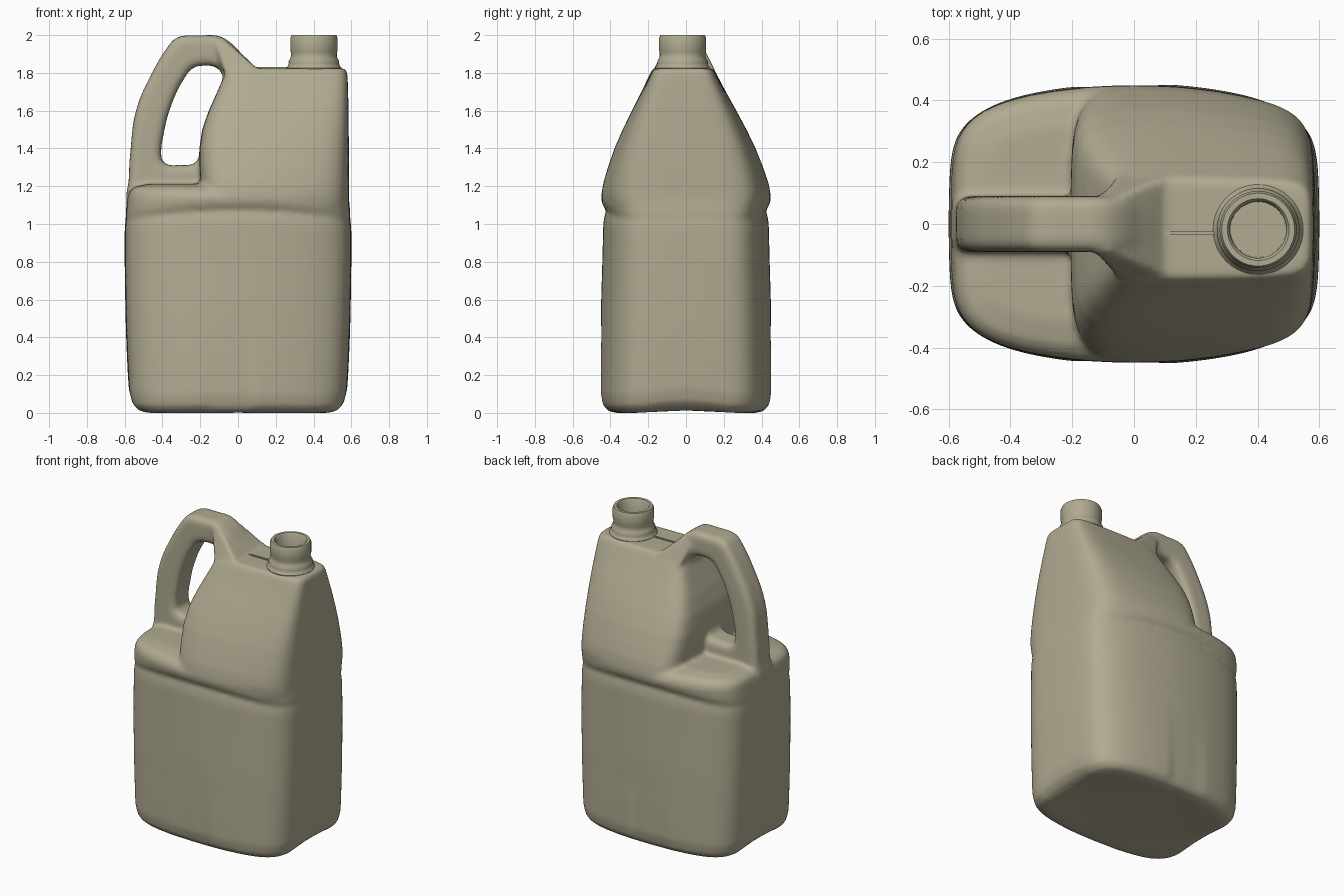
import bpy, bmesh, math

cube = bpy.data.objects.get("Cube")
if cube:
    bpy.data.objects.remove(cube, do_unlink=True)

# One plastic colour
plastic = bpy.data.materials.new("khaki plastic")
plastic.use_nodes = True
COLOUR = (0.44, 0.405, 0.285, 1)
plastic.diffuse_color = COLOUR
plastic.node_tree.nodes["Principled BSDF"].inputs["Base Color"].default_value = COLOUR


def add_object(name, bm):
    bmesh.ops.recalc_face_normals(bm, faces=bm.faces)
    mesh = bpy.data.meshes.new(name)
    bm.to_mesh(mesh)
    bm.free()
    obj = bpy.data.objects.new(name, mesh)
    bpy.context.collection.objects.link(obj)
    return obj


def loft(name, levels, shape, n=7, count=128):
    """Stack of rounded rectangles; each level is z, x min, x max, half depth."""
    bm = bmesh.new()
    rings = []
    for z, x0, x1, depth in levels:
        ring = []
        for i in range(count):
            c, s = math.cos(math.tau * i / count), math.sin(math.tau * i / count)
            r = (abs(c) ** n + abs(s) ** n) ** (-1 / n)
            x = (x0 + x1) / 2 + (x1 - x0) / 2 * r * c
            y = depth * r * s
            # Broad sides and ends bow outwards
            y *= 1 - 0.45 * depth * (x / 0.6) ** 2
            x *= 1 - 0.035 * (y / 0.4) ** 2
            ring.append(bm.verts.new(shape(x, y, z)))
        rings.append(ring)
    for low, high in zip(rings, rings[1:]):
        for i in range(count):
            j = (i + 1) % count
            bm.faces.new((low[i], low[j], high[j], high[i]))
    bm.faces.new(rings[0])
    bm.faces.new(rings[-1])
    return add_object(name, bm)


def tank_shape(x, y, z):
    # Shallow panel low on the broad sides
    if -0.2 < x < 0.1 and 0.03 < z < 0.6:
        y *= 1 - 0.025 * (1 - z / 0.6) * min(1, (x + 0.2) / 0.08, (0.1 - x) / 0.04)
    # Arched foot at both ends, arched groove under the shoulder
    if z < 0.12:
        z += 0.03 * max(0, 1 - (y / 0.22) ** 2) * abs(x / 0.6) ** 4
    elif 0.9 < z < 1.1:
        z += 0.05 * (1 - (x / 0.6) ** 2)
    return x, y, z


def upper_shape(x, y, z):
    # Deck sits slightly towards the front
    return x, y - 0.025 * max(0, z - 1.2), z


# Lower tank with the shelf under the handle
heights = [(0, .49, .37), (.01, .53, .413), (.04, .562, .443), (.1, .578, .455),
           (.2, .583, .455), (.3, .588, .454), (.4, .592, .452), (.5, .595, .451),
           (.6, .597, .449), (.8, .6, .443), (.95, .6, .438), (.99, .599, .432),
           (1.02, .594, .422), (1.06, .594, .445), (1.14, .587, .451),
           (1.175, .578, .435), (1.197, .55, .4), (1.212, .48, .32)]
tank = loft("tank", [(z, -x, x, y) for z, x, y in heights], tank_shape)

# Tapered upper body beside the handle
upper = loft("upper_body", [
    (1.1, -.2, .588, .44), (1.16, -.2, .588, .448), (1.22, -.2, .588, .437),
    (1.3, -.205, .588, .411), (1.4, -.205, .587, .374), (1.5, -.19, .586, .328),
    (1.6, -.155, .585, .277), (1.7, -.11, .583, .224), (1.78, -.075, .58, .184),
    (1.805, -.05, .577, .172), (1.824, -.02, .565, .155)], upper_shape)

# Ramp from handle top down to the neck deck
bm = bmesh.new()
for x, y, z in [(-.13, .08, 1.98), (-.08, .08, 1.985), (.1, .16, 1.825),
                (-.05, .175, 1.76), (-.1, .09, 1.86)]:
    for side in (-1, 1):
        bm.verts.new((x, side * y - 0.01, z))
bmesh.ops.convex_hull(bm, input=bm.verts)
ramp = add_object("handle_ramp", bm)

# Handle: rounded plate with a grip hole
outer = [(-.57, 1.08), (-.577, 1.25), (-.568, 1.4), (-.54, 1.6), (-.455, 1.8),
         (-.37, 1.94), (-.335, 1.98), (-.285, 1.997), (-.2, 1.998), (-.11, 1.997),
         (-.06, 1.975), (.02, 1.9), (.09, 1.82), (.12, 1.6), (.12, 1.08)]
hole = [(-.37, 1.313), (-.4, 1.335), (-.407, 1.38), (-.395, 1.47), (-.36, 1.61),
        (-.285, 1.77), (-.24, 1.825), (-.19, 1.838), (-.115, 1.828), (-.078, 1.775),
        (-.13, 1.65), (-.185, 1.5), (-.207, 1.36), (-.222, 1.325), (-.26, 1.313),
        (-.315, 1.312)]
curve = bpy.data.curves.new("handle_profile", "CURVE")
curve.dimensions = "2D"
curve.fill_mode = "BOTH"
curve.extrude, curve.bevel_depth, curve.bevel_resolution = 0.05, 0.04, 4
curve.offset = -0.04
curve.resolution_u = 5
for outline in (outer, hole):
    spline = curve.splines.new("BEZIER")
    spline.bezier_points.add(len(outline) - 1)
    spline.use_cyclic_u = True
    for point, (x, z) in zip(spline.bezier_points, outline):
        point.co = (x, z, 0)
        point.handle_left_type = point.handle_right_type = "AUTO"
handle = bpy.data.objects.new("handle", curve)
handle.rotation_euler.x = math.pi / 2
bpy.context.collection.objects.link(handle)


def select_only(objects):
    bpy.ops.object.select_all(action="DESELECT")
    for obj in objects:
        obj.select_set(True)
    bpy.context.view_layer.objects.active = objects[0]


select_only([handle])
bpy.ops.object.convert(target="MESH")
handle = bpy.context.object
bm = bmesh.new()
bm.from_mesh(handle.data)
bmesh.ops.remove_doubles(bm, verts=bm.verts, dist=0.0005)
bmesh.ops.recalc_face_normals(bm, faces=bm.faces)
bm.to_mesh(handle.data)
bm.free()

# Fuse into one moulded skin with soft fillets
select_only([tank, upper, ramp, handle])
bpy.ops.object.join()
bottle = bpy.context.object
bottle.name = "bottle_body"
remesh = bottle.modifiers.new("fuse", "REMESH")
remesh.mode = "VOXEL"
remesh.voxel_size = 0.013
soften = bottle.modifiers.new("soften", "SMOOTH")
soften.factor, soften.iterations = 0.5, 8
for modifier in ("fuse", "soften"):
    bpy.ops.object.modifier_apply(modifier=modifier)

# Open neck, turned from a profile
profile = [(.14, 1.8), (.146, 1.826), (.137, 1.838), (.133, 1.852), (.134, 1.862),
           (.126, 1.874), (.121, 1.89), (.121, 1.905), (.125, 1.92), (.125, 1.985),
           (.118, 2.0), (.1, 2.0), (.092, 1.99), (.09, 1.87), (0, 1.87)]
bm = bmesh.new()
verts = [bm.verts.new((r, 0, z)) for r, z in profile]
edges = [bm.edges.new(pair) for pair in zip(verts, verts[1:])]
bmesh.ops.spin(bm, geom=verts + edges, cent=(0, 0, 0), axis=(0, 0, 1),
               angle=math.tau, steps=48)
bmesh.ops.remove_doubles(bm, verts=bm.verts, dist=0.0005)
neck = add_object("neck", bm)
neck.location = (0.402, -0.018, 0)

# Moulding seam on the deck
bm = bmesh.new()
bmesh.ops.create_cube(bm, size=1)
seam = add_object("deck_seam", bm)
seam.scale = (0.19, 0.012, 0.02)
seam.location = (0.19, -0.03, 1.82)

for obj in (bottle, neck, seam):
    obj.data.materials.clear()
    obj.data.materials.append(plastic)
    select_only([obj])
    bpy.ops.object.shade_smooth_by_angle(angle=math.radians(40))
